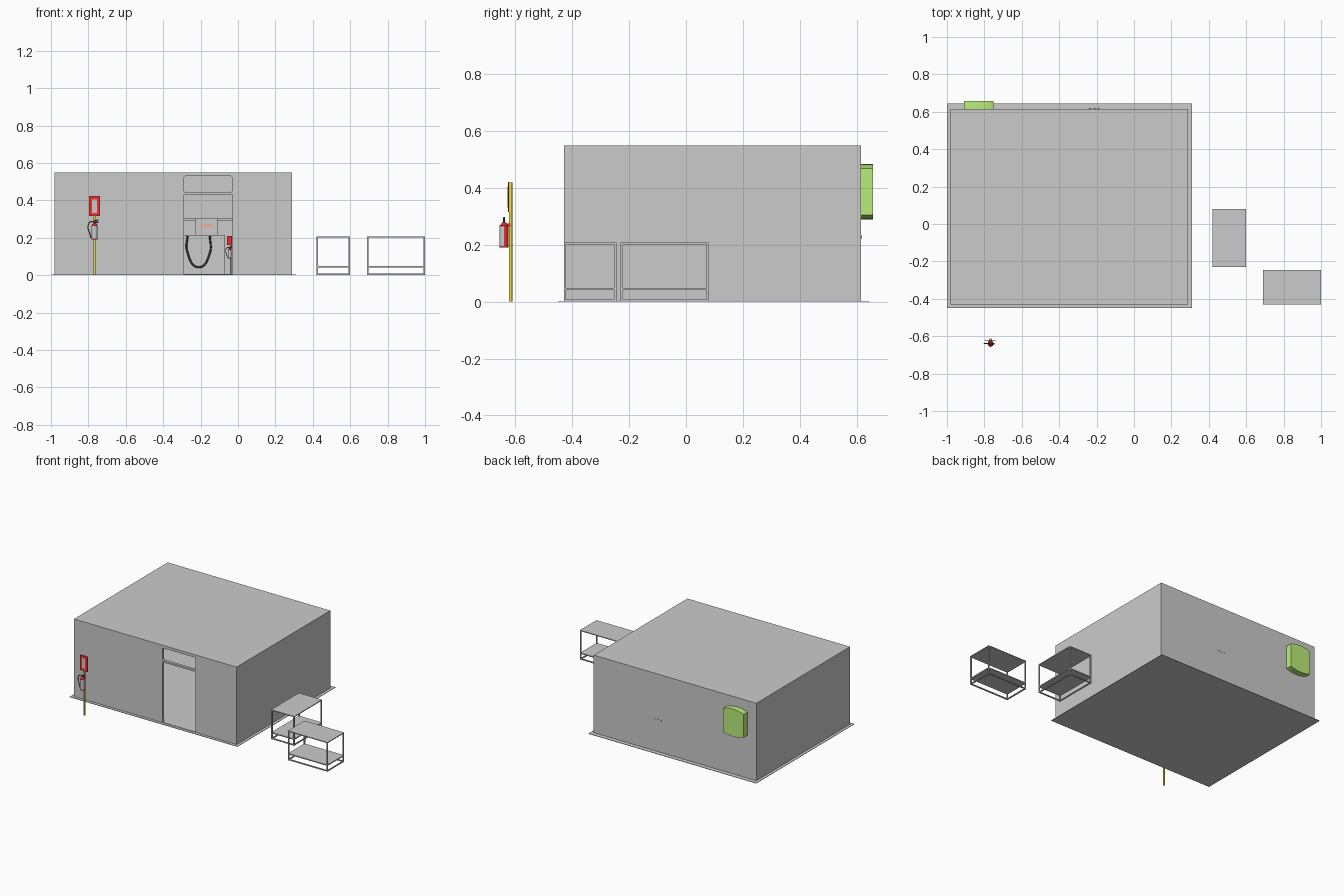
import bpy, math
from mathutils import Vector

if "Cube" in bpy.data.objects:
    bpy.data.objects.remove(bpy.data.objects["Cube"])


def material(name, rgb):
    m = bpy.data.materials.new(name)
    m.diffuse_color = (*rgb, 1)
    m.use_nodes = True
    m.node_tree.nodes["Principled BSDF"].inputs["Base Color"].default_value = m.diffuse_color
    return m


RED = material("red", (0.85, 0.03, 0.03))
YELLOW = material("yellow", (0.9, 0.75, 0.05))
GREEN = material("green", (0.5, 0.85, 0.2))
BLACK = material("black", (0.06, 0.06, 0.06))
ORANGE = material("orange", (0.95, 0.4, 0.25))


def finish(ob, name, mat=None):
    ob.name = name
    if mat:
        ob.data.materials.append(mat)
    return ob


def box(name, x, y, z, mat=None):
    """Box from (min, max) pairs on each axis."""
    bpy.ops.mesh.primitive_cube_add(size=1, location=[(a + b) / 2 for a, b in (x, y, z)])
    ob = bpy.context.object
    ob.scale = [b - a for a, b in (x, y, z)]
    bpy.ops.object.transform_apply(location=False, rotation=False, scale=True)
    return finish(ob, name, mat)


def rod(name, p, q, r, mat=None, r2=None, sides=16):
    """Cylinder or cone between two points."""
    p, q = Vector(p), Vector(q)
    d = q - p
    bpy.ops.mesh.primitive_cone_add(vertices=sides, radius1=r, radius2=r if r2 is None else r2,
                                    depth=d.length, location=(p + q) / 2,
                                    rotation=d.to_track_quat('Z', 'Y').to_euler())
    bpy.ops.object.shade_smooth_by_angle(angle=math.radians(40))
    return finish(bpy.context.object, name, mat)


def hose(name, pts, r, mat=BLACK):
    cu = bpy.data.curves.new(name, 'CURVE')
    cu.dimensions = '3D'
    cu.bevel_depth, cu.bevel_resolution, cu.resolution_u = r, 2, 6
    cu.use_fill_caps = True
    s = cu.splines.new('BEZIER')
    s.bezier_points.add(len(pts) - 1)
    for bp, p in zip(s.bezier_points, pts):
        bp.co = p
        bp.handle_left_type = bp.handle_right_type = 'AUTO'
    ob = bpy.data.objects.new(name, cu)
    bpy.context.collection.objects.link(ob)
    return finish(ob, name, mat)


# Ground slab and hollow building with door and transom openings
box("base_slab", (-1, 0.31), (-0.45, 0.645), (0, 0.003))
building = box("building_shell", (-0.98, 0.29), (-0.43, 0.615), (0.001, 0.55))
cutters = [
    box("room_cutter", (-0.96, 0.27), (-0.41, 0.595), (0.006, 0.535)),
    box("door_cutter", (-0.29, -0.03), (-0.5, -0.38), (0.006, 0.43)),
    box("transom_cutter", (-0.29, -0.03), (-0.5, -0.38), (0.442, 0.53)),
]
bev = cutters[2].modifiers.new("corners", 'BEVEL')
bev.width, bev.segments = 0.008, 1
for c in cutters:
    c.hide_render = True
    c.hide_set(True)
    m = building.modifiers.new("cut", 'BOOLEAN')
    m.operation, m.object, m.solver = 'DIFFERENCE', c, 'EXACT'

# Arched vent cover on the back wall
half, n = 0.08, 12
arc = [(-half + 2 * half * i / n, 0.0825 + 0.0145 * (1 - (2 * i / n - 1) ** 2)) for i in range(n + 1)]
outline = arc + [(-x, -z) for x, z in arc]
k = len(outline)
verts = [(x - 0.83, y, z + 0.387) for y in (0.615, 0.658) for x, z in outline]
faces = [list(range(k)), list(range(2 * k - 1, k - 1, -1))]
faces += [[(i + 1) % k, i, i + k, (i + 1) % k + k] for i in range(k)]
mesh = bpy.data.meshes.new("wall_vent")
mesh.from_pydata(verts, [], faces)
vent = bpy.data.objects.new("wall_vent", mesh)
bpy.context.collection.objects.link(vent)
finish(vent, "wall_vent", GREEN)

# Pipe stubs through the back wall
for i in range(3):
    x = -0.235 + 0.023 * i
    rod("pipe_stub", (x, 0.59, 0.228), (x, 0.619, 0.228), 0.005)


def table(x, y):
    """Frame table with a top and a low shelf."""
    t, h = 0.008, 0.208
    for a in (x[0], x[1] - t):
        for b in (y[0], y[1] - t):
            box("table_leg", (a, a + t), (b, b + t), (0, h - 0.006))
        box("table_side_rail", (a, a + t), (y[0] + t, y[1] - t), (0.001, t))
    for b in (y[0], y[1] - t):
        box("table_long_rail", (x[0] + t, x[1] - t), (b, b + t), (0.001, t))
    box("table_shelf", (x[0] + 0.001, x[1] - 0.001), (y[0] + 0.001, y[1] - 0.001), (0.041, 0.048))
    box("table_top", x, y, (h - 0.006, h))


table((0.42, 0.60), (-0.23, 0.08))
table((0.69, 1.0), (-0.43, -0.245))


def extinguisher(x, y, z, s):
    """Fire extinguisher with its base centre at x, y, z."""
    def p(dx, dy, dz):
        return (x + dx * s, y + dy * s, z + dz * s)
    rod("extinguisher_body", p(0, 0, 0), p(0, 0, 0.078), 0.0155 * s, RED, sides=24)
    rod("extinguisher_shoulder", p(0, 0, 0.078), p(0, 0, 0.09), 0.0155 * s, RED, 0.005 * s, 24)
    rod("extinguisher_label", p(0, -0.001, 0.006), p(0, -0.001, 0.074), 0.0156 * s, sides=24)
    rod("extinguisher_valve", p(0, 0, 0.088), p(0, 0, 0.1), 0.004 * s, BLACK)
    rod("extinguisher_handle", p(-0.004, 0, 0.098), p(0.02, 0, 0.106), 0.003 * s, BLACK)
    rod("extinguisher_grip", p(-0.004, 0, 0.092), p(0.02, 0, 0.093), 0.003 * s, BLACK)
    hose("extinguisher_hose", [p(0, 0, 0.094), p(-0.022, 0, 0.095), p(-0.035, 0, 0.07),
                               p(-0.026, 0, 0.035), p(-0.018, 0, 0.008)], 0.0027 * s)


# Outdoor extinguisher post with sign
rod("sign_post", (-0.767, -0.617, 0), (-0.767, -0.617, 0.42), 0.006, YELLOW)
box("sign_board", (-0.797, -0.737), (-0.626, -0.622), (0.315, 0.422), RED)
box("sign_insert", (-0.78, -0.755), (-0.6275, -0.625), (0.332, 0.405))
box("wall_bracket", (-0.775, -0.759), (-0.632, -0.617), (0.265, 0.275), RED)
extinguisher(-0.767, -0.64, 0.19, 1)

# Machine seen through the doorway, with control box and hanging hose
box("machine_cabinet", (-0.31, -0.07), (0.40, 0.57), (0.006, 0.215))
box("control_box", (-0.23, -0.11), (0.45, 0.56), (0.215, 0.305))
box("control_display", (-0.2, -0.13), (0.447, 0.45), (0.26, 0.272), ORANGE)
hose("machine_hose", [(-0.27, 0.385, 0.21), (-0.272, 0.385, 0.13), (-0.21, 0.385, 0.042),
                      (-0.15, 0.385, 0.12), (-0.15, 0.385, 0.21)], 0.005)
box("wall_ledge", (-0.96, 0.27), (0.56, 0.596), (0.29, 0.303))

# Indoor extinguisher stand
rod("indoor_post", (-0.038, 0.42, 0.006), (-0.038, 0.42, 0.21), 0.004)
box("indoor_sign", (-0.06, -0.033), (0.414, 0.417), (0.16, 0.21), RED)
extinguisher(-0.045, 0.405, 0.09, 0.6)
